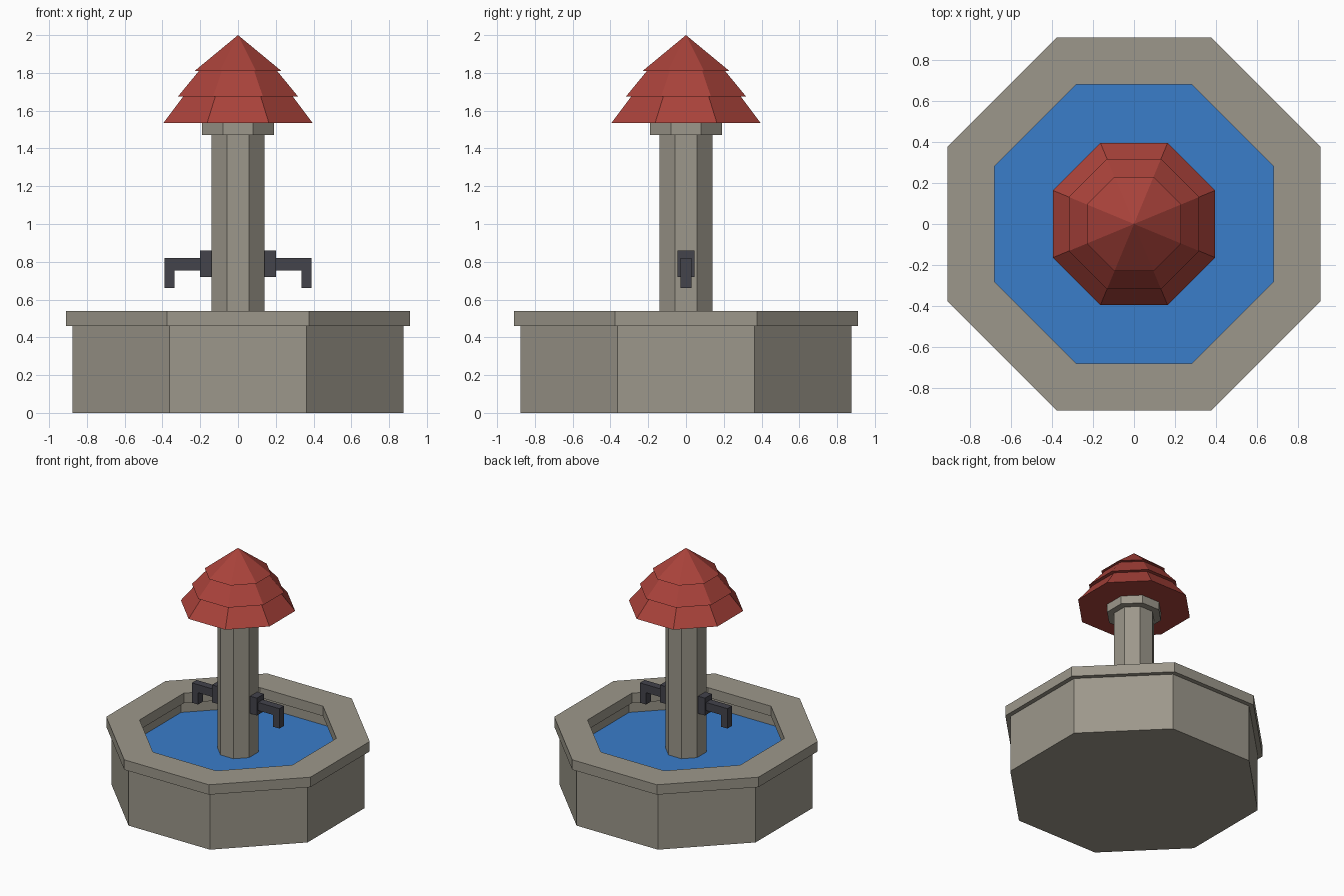
import bpy, bmesh, math

if "Cube" in bpy.data.objects:
    bpy.data.objects.remove(bpy.data.objects["Cube"])

SIDES = 8


def material(name, rgb):
    m = bpy.data.materials.new(name)
    m.diffuse_color = (*rgb, 1)
    m.use_nodes = True
    m.node_tree.nodes["Principled BSDF"].inputs["Base Color"].default_value = m.diffuse_color
    return m


stone = material("stone", (0.335, 0.313, 0.258))
water_blue = material("water blue", (0.042, 0.205, 0.59))
roof_red = material("roof red", (0.40, 0.055, 0.043))
iron = material("dark iron", (0.056, 0.056, 0.071))


def finish(bm, name, mat):
    bmesh.ops.recalc_face_normals(bm, faces=bm.faces)
    mesh = bpy.data.meshes.new(name)
    bm.to_mesh(mesh)
    bm.free()
    mesh.materials.append(mat)
    ob = bpy.data.objects.new(name, mesh)
    bpy.context.collection.objects.link(ob)
    return ob


def octagonal(name, profile, mat, closed=False):
    """Sweep (flat-to-centre distance, z) points round an octagon."""
    bm = bmesh.new()
    rings = []
    for d, z in profile:
        if d == 0:
            rings.append([bm.verts.new((0, 0, z))] * SIDES)
            continue
        r = d / math.cos(math.pi / SIDES)
        rings.append([bm.verts.new((r * math.cos((i + 0.5) * math.tau / SIDES),
                                    r * math.sin((i + 0.5) * math.tau / SIDES), z))
                      for i in range(SIDES)])
    pairs = list(zip(rings, rings[1:]))
    if closed:
        pairs.append((rings[-1], rings[0]))
    for a, b in pairs:
        if a[0] is a[1]:
            bm.faces.new(b)
        elif b[0] is b[1] and b is rings[-1] and b[0].co.z > 1.9:
            for i in range(SIDES):      # pointed tip
                bm.faces.new((a[i], a[(i + 1) % SIDES], b[0]))
        elif b[0] is b[1]:
            bm.faces.new(a)             # flat cap
        else:
            for i in range(SIDES):
                j = (i + 1) % SIDES
                bm.faces.new((a[i], a[j], b[j], b[i]))
    bmesh.ops.delete(bm, geom=[v for v in bm.verts if not v.link_faces], context='VERTS')
    return finish(bm, name, mat)


def prism(name, d, z0, z1, mat, d_top=None):
    top = d if d_top is None else d_top
    return octagonal(name, [(0, z0), (d, z0), (top, z1), (0, z1)], mat)


# Basin, overhanging rim and water
octagonal("basin", [(0, 0), (0.875, 0), (0.875, 0.46), (0.715, 0.46),
                    (0.715, 0.30), (0, 0.30)], stone)
octagonal("basin_rim", [(0.68, 0.46), (0.91, 0.46), (0.91, 0.54), (0.68, 0.54)],
          stone, closed=True)
prism("water", 0.715, 0.30, 0.37, water_blue)

# Central post with collar
prism("post", 0.14, 0.30, 1.47, stone)
prism("post_collar", 0.19, 1.47, 1.535, stone)

# Three-tier roof
prism("roof_lower_tier", 0.395, 1.535, 1.675, roof_red, 0.29)
prism("roof_middle_tier", 0.318, 1.675, 1.81, roof_red, 0.207)
octagonal("roof_top_tier", [(0, 1.81), (0.23, 1.81), (0, 2.0)], roof_red)


# Two spouts, left and right
def box(name, x, y, z, mat):
    bm = bmesh.new()
    bmesh.ops.create_cube(bm, size=1)
    for v in bm.verts:
        v.co = (x[v.co.x > 0], y * (1 if v.co.y > 0 else -1), z[v.co.z > 0])
    return finish(bm, name, mat)


def spout(name, side):
    # L-shaped pipe outline extruded across y
    outline = [(0.13, 0.755), (0.335, 0.755), (0.335, 0.66),
               (0.39, 0.66), (0.39, 0.82), (0.13, 0.82)]
    bm = bmesh.new()
    face = bm.faces.new([bm.verts.new((side * x, -0.03, z)) for x, z in outline])
    ext = bmesh.ops.extrude_face_region(bm, geom=[face], use_keep_orig=True)
    for v in (g for g in ext["geom"] if isinstance(g, bmesh.types.BMVert)):
        v.co.y = 0.03
    return finish(bm, name, iron)


for label, side in (("left", -1), ("right", 1)):
    box(label + "_spout_flange", sorted((side * 0.14, side * 0.20)), 0.045,
        (0.72, 0.86), iron)
    spout(label + "_spout", side)
